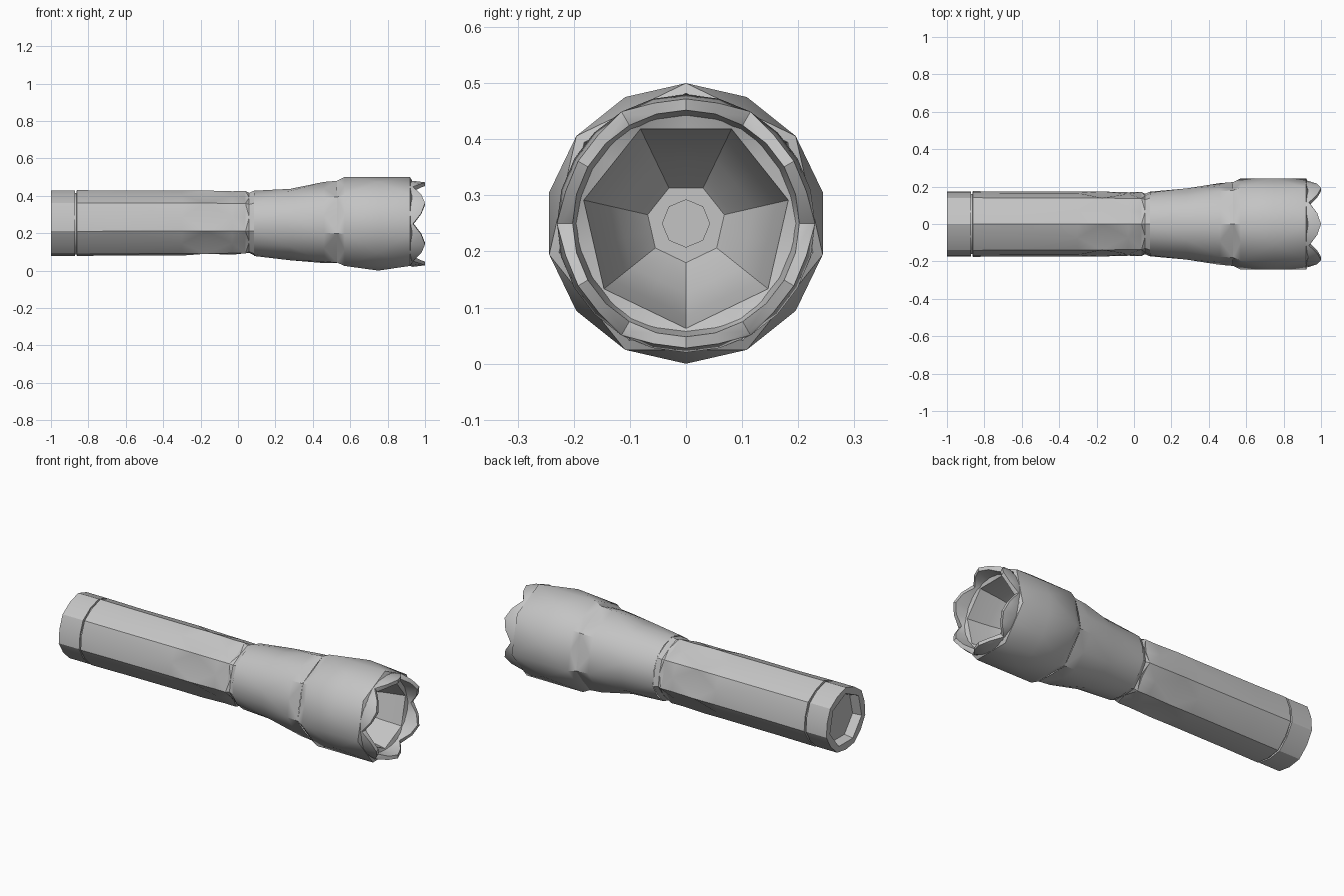
import bpy
import bmesh
import math

if "Cube" in bpy.data.objects:
    bpy.data.objects.remove(bpy.data.objects["Cube"], do_unlink=True)

AXIS_Z = 0.25
UP, DOWN = math.pi / 2, -math.pi / 2
FLAT = math.cos(math.pi / 7)  # odd/even ratio that gives a plain heptagon

grey = bpy.data.materials.new("plain_grey")
grey.use_nodes = True
grey.diffuse_color = (0.55, 0.55, 0.55, 1)
grey.node_tree.nodes["Principled BSDF"].inputs["Base Color"].default_value = (0.55, 0.55, 0.55, 1)

parts = []


def loft(name, rings, sides=14, phase=UP, start_cap=False, end_cap=False, shift=None):
    """Skin rings of (x, even radius, odd radius) lying around the long axis."""
    bm = bmesh.new()
    loops = []
    for k, (x, even, odd) in enumerate(rings):
        loop = []
        for j in range(sides):
            a = phase + j * math.tau / sides
            r = odd if j % 2 else even
            px = x + (shift(k, j) if shift else 0)
            loop.append(bm.verts.new((px, r * math.cos(a), AXIS_Z + r * math.sin(a))))
        loops.append(loop)
    for k in range(len(rings) - 1):
        lo, hi = loops[k], loops[k + 1]
        # facet diagonals run from the corners of the flatter ring
        flatter = rings[k][2] / rings[k][1] <= rings[k + 1][2] / rings[k + 1][1]
        for j in range(sides):
            n = (j + 1) % sides
            if (j % 2 == 0) == flatter:
                bm.faces.new((lo[j], lo[n], hi[n]))
                bm.faces.new((lo[j], hi[n], hi[j]))
            else:
                bm.faces.new((lo[j], lo[n], hi[j]))
                bm.faces.new((lo[n], hi[n], hi[j]))
    if start_cap:
        bm.faces.new(loops[0][::-1])
    if end_cap:
        bm.faces.new(loops[-1])
    mesh = bpy.data.meshes.new(name)
    bm.to_mesh(mesh)
    bm.free()
    mesh.materials.append(grey)
    obj = bpy.data.objects.new(name, mesh)
    bpy.context.collection.objects.link(obj)
    parts.append(obj)
    return obj


def heptagon(x, r):
    return (x, r, r * FLAT)


def circle(x, r):
    return (x, r, r)


# Tail cap with a recessed end
loft("tail_cap", [heptagon(-0.95, 0.135), heptagon(-1, 0.145), (-1, 0.178, 0.172),
                  (-0.872, 0.178, 0.172), circle(-0.87, 0.15)], start_cap=True)
loft("tail_groove", [circle(-0.88, 0.165), circle(-0.85, 0.165)])

# Grip with worn, wavy flanks
loft("grip", [circle(-0.864, 0.15), (-0.862, 0.18, 0.172), (-0.65, 0.178, 0.169),
              (-0.3, 0.177, 0.17), (-0.17, 0.178, 0.148), (-0.03, 0.174, 0.165),
              (0.04, 0.175, 0.148)])

# Narrow joint between grip and head
loft("neck", [(0.04, 0.175, 0.148), (0.06, 0.166, 0.155), (0.085, 0.177, 0.168)])

# Flaring faceted head
loft("head", [(0.085, 0.177, 0.172), (0.28, 0.187, 0.195), (0.46, 0.224, 0.21),
              (0.53, 0.23, 0.21)])

# Wide faceted collar
loft("collar", [(0.53, 0.23, 0.205), heptagon(0.57, 0.25), circle(0.75, 0.25),
                heptagon(0.92, 0.25), heptagon(0.93, 0.232)])


# Scalloped front crown with six notches
def notch(k, j):
    if k not in (2, 3):
        return 0
    return {0: -0.06, 1: -0.02, 2: 0, 3: -0.02}[j % 4]


loft("crown", [circle(0.91, 0.222), circle(0.935, 0.23), circle(1, 0.222),
               circle(1, 0.202), circle(0.92, 0.192)],
     sides=24, phase=0, shift=notch)

# Inner lip and hollow reflector bowl
loft("inner_lip", [circle(0.93, 0.205), heptagon(0.92, 0.187)], phase=DOWN)
loft("reflector", [heptagon(0.92, 0.187), heptagon(0.8, 0.165), heptagon(0.68, 0.125),
                   heptagon(0.62, 0.07)], phase=DOWN, end_cap=True)

# Small bulb at the bottom of the bowl
loft("bulb", [circle(0.62, 0.043), circle(0.64, 0.043)], sides=8, end_cap=True)

# Smooth the soft facets, keep the hard edges
bpy.ops.object.select_all(action="DESELECT")
for obj in parts:
    obj.select_set(True)
bpy.context.view_layer.objects.active = parts[0]
bpy.ops.object.shade_smooth_by_angle(angle=math.radians(28))
